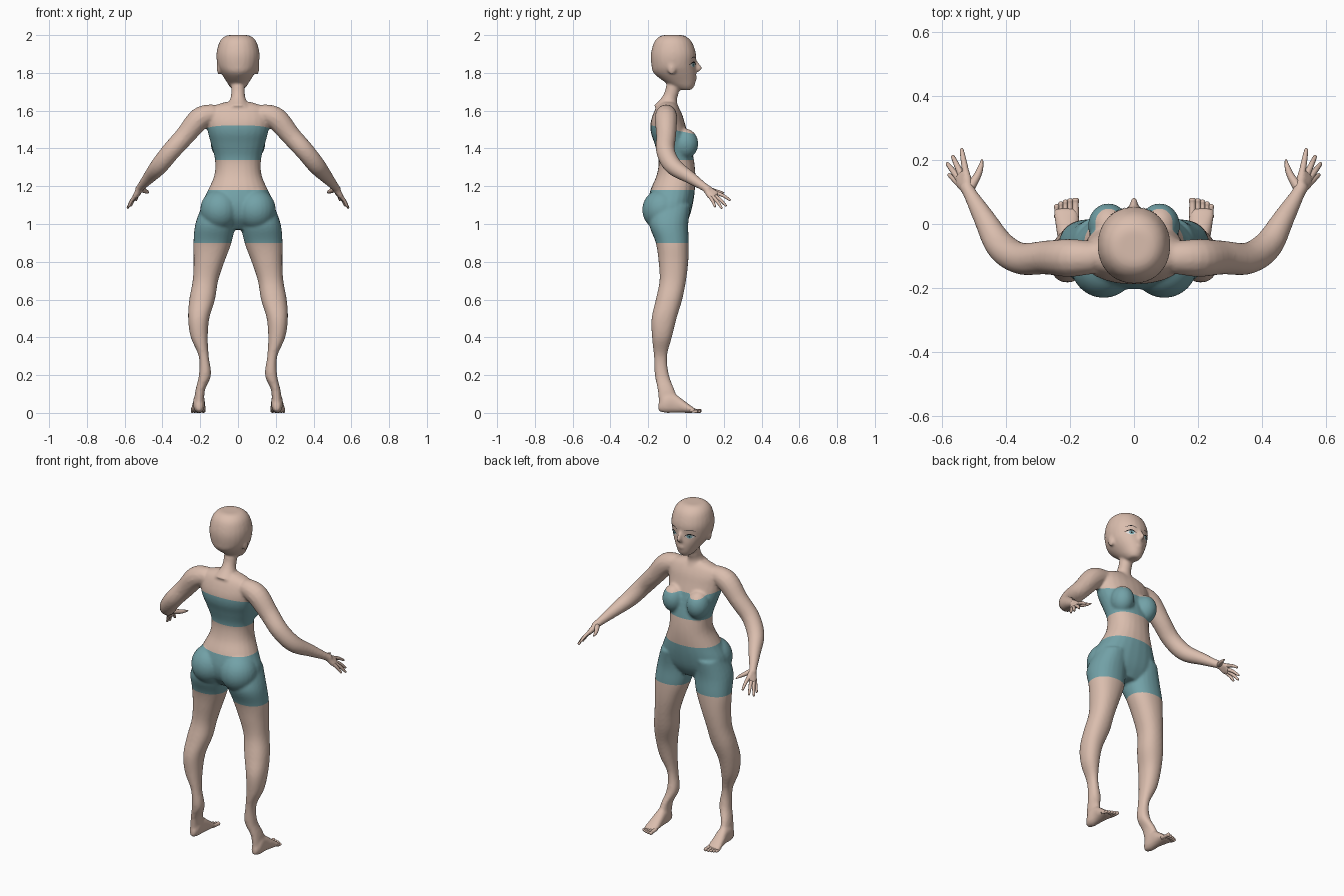
import bpy, bmesh, math
from mathutils import Vector, Matrix
from mathutils.bvhtree import BVHTree

cube = bpy.data.objects.get("Cube")
if cube:
    bpy.data.objects.remove(cube)


def material(name, rgb):
    m = bpy.data.materials.new(name)
    m.use_nodes = True
    m.diffuse_color = (*rgb, 1)
    m.node_tree.nodes["Principled BSDF"].inputs["Base Color"].default_value = (*rgb, 1)
    return m


SKIN = material("skin", (0.70, 0.51, 0.42))
TEAL = material("teal cloth", (0.17, 0.36, 0.39))
BLACK = material("lash black", (0.01, 0.01, 0.012))
WHITE = material("eye white", (0.75, 0.75, 0.75))


def spline(rows, steps=5):
    """Catmull-Rom interpolation through rows of numbers."""
    rows = [Vector(r) for r in rows]
    out = []
    for i in range(len(rows) - 1):
        a, b = rows[max(i - 1, 0)], rows[i]
        c, d = rows[i + 1], rows[min(i + 2, len(rows) - 1)]
        for k in range(steps):
            t = k / steps
            out.append(0.5 * (2 * b + (c - a) * t + (2 * a - 5 * b + 4 * c - d) * t * t
                              + (3 * b - a - 3 * c + d) * t ** 3))
    return out + [rows[-1]]


def skin_rings(bm, rings):
    """Joins rings of points into a closed skin."""
    rings = [[bm.verts.new(p) for p in ring] for ring in rings]
    n = len(rings[0])
    for a, b in zip(rings, rings[1:]):
        for i in range(n):
            bm.faces.new((a[i], a[(i + 1) % n], b[(i + 1) % n], b[i]))
    bm.faces.new(rings[0][::-1])
    bm.faces.new(rings[-1])


def loft(bm, sections, axis="z", side=1, power=2.2, n=24):
    """Sections are (position, x min, x max, low, high) along the axis."""
    rings = []
    for t, x0, x1, b0, b1 in spline(sections):
        ring = []
        for i in range(n):
            c, s = math.cos(math.tau * i / n), math.sin(math.tau * i / n)
            x = (x0 + x1) / 2 + (x1 - x0) / 2 * math.copysign(abs(c) ** (2 / power), c)
            b = (b0 + b1) / 2 + (b1 - b0) / 2 * math.copysign(abs(s) ** (2 / power), s)
            ring.append((side * x, b, t) if axis == "z" else (side * x, t, b))
        rings.append(ring)
    skin_rings(bm, rings)


def centred(bm, sections, **kw):
    loft(bm, [(z, -w, w, back, front) for z, w, back, front in sections], **kw)


def tube(bm, points, side=1, n=14):
    """Points are (x, y, z, radius)."""
    rows = spline(points)
    rings = []
    for i, row in enumerate(rows):
        way = (rows[min(i + 1, len(rows) - 1)] - rows[max(i - 1, 0)]).xyz.normalized()
        u = way.orthogonal() if abs(way.z) > 0.99 else way.cross(Vector((0, 0, 1)))
        u.normalize()
        v = way.cross(u)
        ring = [row.xyz + row.w * (u * math.cos(math.tau * k / n) + v * math.sin(math.tau * k / n))
                for k in range(n)]
        rings.append([(side * p.x, p.y, p.z) for p in ring])
    skin_rings(bm, rings)


def ball(bm, centre, radii):
    bmesh.ops.create_uvsphere(bm, u_segments=24, v_segments=16, radius=1,
                              matrix=Matrix.Translation(centre) @ Matrix.Diagonal((*radii, 1)))


def finish(bm, name, *mats):
    bmesh.ops.recalc_face_normals(bm, faces=bm.faces)
    me = bpy.data.meshes.new(name)
    bm.to_mesh(me)
    bm.free()
    for m in mats:
        me.materials.append(m)
    me.shade_smooth()
    ob = bpy.data.objects.new(name, me)
    bpy.context.collection.objects.link(ob)
    return ob


bm = bmesh.new()

# Torso, neck and head
centred(bm, [(1.645, .07, -.13, -.06), (1.62, .14, -.155, -.04), (1.58, .165, -.175, -.02),
             (1.53, .165, -.188, -.005), (1.48, .158, -.185, .01), (1.42, .142, -.165, .025),
             (1.34, .122, -.145, .042), (1.26, .125, -.155, .05), (1.18, .158, -.188, .047),
             (1.1, .195, -.205, .035), (1.03, .19, -.19, .015), (.97, .09, -.14, -.02)])
tube(bm, [(0, -.06, 1.8, .04), (0, -.072, 1.71, .037), (0, -.088, 1.66, .042), (0, -.1, 1.61, .075)])
centred(bm, [(2.0, .05, -.12, -.02), (1.99, .076, -.145, .005), (1.96, .1, -.17, .033),
             (1.9, .114, -.186, .053), (1.84, .108, -.183, .05), (1.8, .09, -.172, .054),
             (1.76, .065, -.125, .052), (1.73, .046, -.075, .044), (1.71, .028, -.035, .03)], power=2.1)

# Nose and lips
centred(bm, [(1.87, .008, .02, .054), (1.825, .013, .02, .086), (1.806, .014, .02, .066)])
ball(bm, (0, .045, 1.772), (.022, .014, .011))

WRIST = Vector((.515, .098, 1.195))
TIPS = [(.54, .235, 1.125), (.568, .213, 1.095), (.585, .19, 1.083), (.58, .155, 1.09)]
TOES = [(.183, .082, .011), (.2, .08, .009), (.215, .076, .008), (.229, .07, .008), (.242, .062, .008)]

for s in (1, -1):
    # Ear, breast and buttock
    ball(bm, (s * .101, -.075, 1.825), (.012, .022, .036))
    ball(bm, (s * .08, -.005, 1.425), (.064, .07, .08))
    ball(bm, (s * .095, -.125, 1.075), (.105, .107, .11))
    # Leg
    loft(bm, [(1.1, .02, .19, -.18, .025), (1.0, .015, .226, -.195, .012), (.9, .035, .236, -.16, .015),
              (.8, .072, .235, -.145, .012), (.7, .105, .24, -.14, 0), (.6, .122, .258, -.16, -.02),
              (.5, .152, .264, -.182, -.05), (.4, .16, .25, -.18, -.075), (.3, .155, .208, -.17, -.1),
              (.2, .143, .207, -.165, -.09), (.12, .175, .225, -.15, -.06),
              (.03, .18, .235, -.142, -.03)], side=s)
    # Foot
    loft(bm, [(-.146, .19, .22, .01, .05), (-.11, .177, .237, 0, .1), (-.06, .175, .237, 0, .1),
              (-.01, .172, .245, 0, .065), (.03, .172, .251, 0, .035), (.05, .178, .248, .002, .022)],
         axis="y", side=s)
    # Arm
    tube(bm, [(.12, -.105, 1.585, .05), (.2, -.106, 1.56, .06), (.28, -.105, 1.468, .053),
              (.355, -.108, 1.385, .05), (.418, -.068, 1.307, .047), (.47, .02, 1.247, .034),
              (*WRIST, .022), (.525, .12, 1.18, .024)], side=s)
    # Palm
    for tip in TIPS:
        knuckle = WRIST.lerp(Vector(tip), .52)
        tube(bm, [(*WRIST, .017), (*knuckle, .014)], side=s)

raw = finish(bm, "body_blockout", SKIN, TEAL)

# Fuse the blocked-out shapes into one smooth skin
fuse = raw.modifiers.new("fuse", "REMESH")
fuse.mode = "VOXEL"
fuse.voxel_size = .0075
relax = raw.modifiers.new("relax", "SMOOTH")
relax.factor = .5
relax.iterations = 7
deps = bpy.context.evaluated_depsgraph_get()
fused = bpy.data.meshes.new_from_object(raw.evaluated_get(deps))
bm = bmesh.new()
bm.from_mesh(fused)
bpy.data.objects.remove(raw)

# Cut the garment edges, then colour the bands between them
HEM, BELT, RIB, TOP, SLOPE = .9, 1.18, 1.34, 1.485, .2
for z, tilt in ((HEM, 0), (BELT, 0), (RIB, 0), (TOP, SLOPE)):
    bmesh.ops.bisect_plane(bm, geom=bm.verts[:] + bm.edges[:] + bm.faces[:],
                           plane_co=(0, 0, z), plane_no=(0, tilt, 1))
for f in bm.faces:
    x, y, z = f.calc_center_median()
    shorts = HEM < z < BELT and abs(x) < .3
    bandeau = RIB < z < TOP - SLOPE * y and abs(x) < .14 + (z - RIB) * .17
    f.material_index = int(shorts or bandeau)
body = finish(bm, "body", SKIN, TEAL)

# Fingers, thumb and toes
for s, label in ((1, "left"), (-1, "right")):
    bm = bmesh.new()
    for tip in TIPS:
        a, b, tip = WRIST.lerp(Vector(tip), .4), WRIST.lerp(Vector(tip), .72), Vector(tip)
        b.z += .006
        tube(bm, [(*a, .011), (*b, .009), (*tip.lerp(b, .1), .006), (*tip, .002)], side=s, n=10)
    tube(bm, [(.513, .115, 1.185, .016), (.492, .148, 1.175, .012), (.481, .175, 1.17, .009),
              (.475, .202, 1.165, .003)], side=s, n=10)
    finish(bm, label + "_fingers", SKIN)
    bm = bmesh.new()
    for x, y, r in TOES:
        tube(bm, [(x, .02, .016, r), (x, y - .02, r, r * .9), (x, y - .005, r, r), (x, y, r, r * .4)],
             side=s, n=10)
    finish(bm, label + "_toes", SKIN)

# Painted eyes, laid onto the face
deps = bpy.context.evaluated_depsgraph_get()
face = BVHTree.FromObject(body, deps)


def face_plate(name, mat, side, x0, x1, low, high, lift, n=12):
    """Thin patch between two height curves over x0..x1."""
    bm = bmesh.new()
    grid = []
    for i in range(n + 1):
        t = i / n
        x = side * (x0 + (x1 - x0) * t)
        col = []
        for k in range(5):
            z = low(t) + (high(t) - low(t)) * k / 4
            hit, normal, _, _ = face.ray_cast(Vector((x, 1, z)), Vector((0, -1, 0)))
            col.append(bm.verts.new(hit + normal * lift))
        grid.append(col)
    for a, b in zip(grid, grid[1:]):
        for k in range(4):
            bm.faces.new((a[k], b[k], b[k + 1], a[k + 1])[::side])
    me = finish(bm, name, mat)
    return me


def arc(base, rise):
    return lambda t: base + rise * math.sin(math.pi * t)


for s, label in ((1, "left"), (-1, "right")):
    face_plate(label + "_eye_white", WHITE, s, .026, .074, arc(1.842, -.012), arc(1.842, .014), .0015)
    face_plate(label + "_iris", TEAL, s, .035, .063, arc(1.843, -.012), arc(1.843, .013), .0025)
    face_plate(label + "_pupil", BLACK, s, .045, .054, arc(1.843, -.005), arc(1.843, .005), .0035)
    face_plate(label + "_lash", BLACK, s, .024, .08, arc(1.842, .012), arc(1.845, .016), .004)
    face_plate(label + "_brow", BLACK, s, .022, .08, arc(1.873, .009), arc(1.874, .012), .002)
